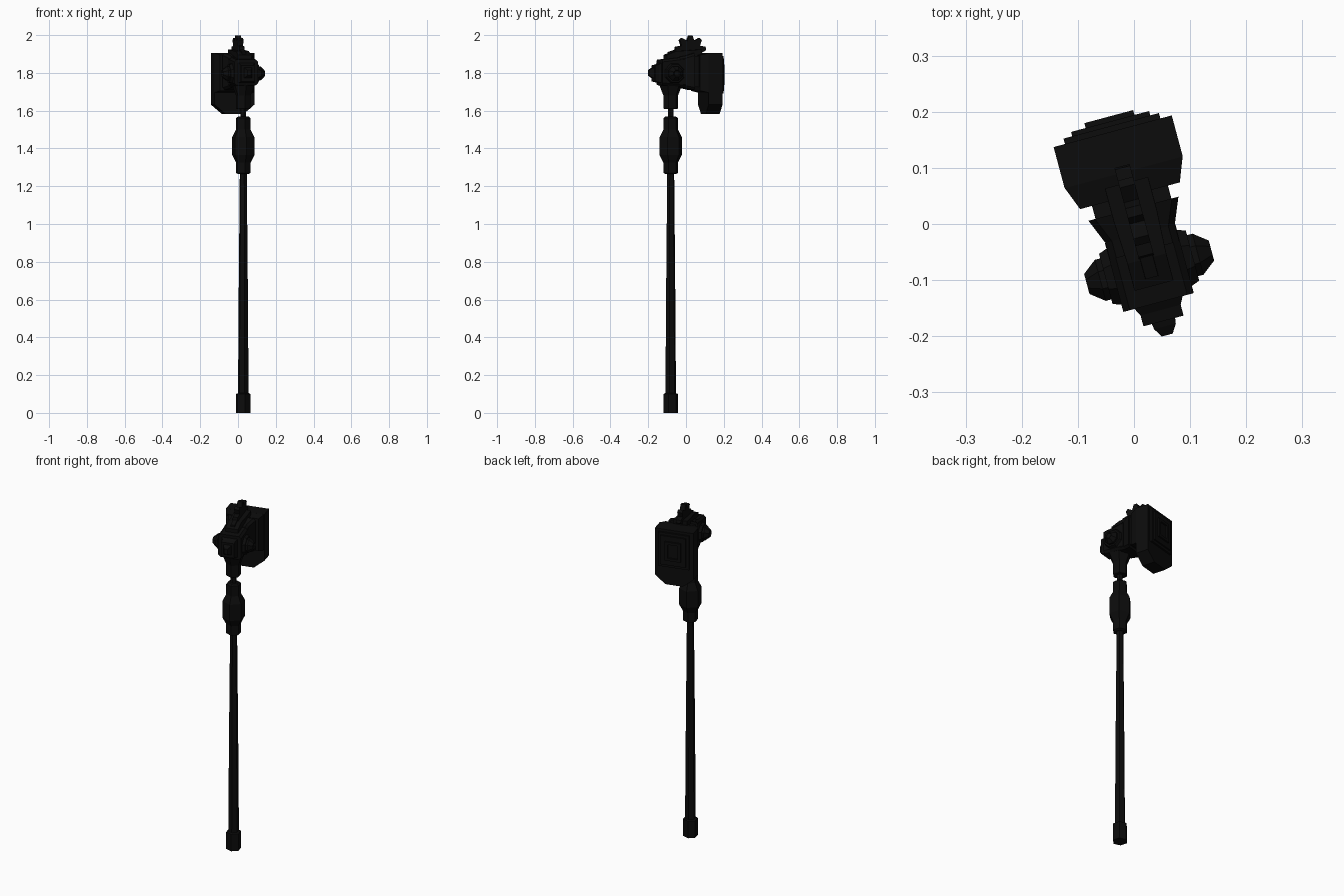
import bpy, bmesh, math
from mathutils import Matrix

if "Cube" in bpy.data.objects:
    bpy.data.objects.remove(bpy.data.objects["Cube"])

# Local frame: u = sideways, v = towards the striking face, origin on the shaft axis
FRAME = Matrix.Translation((0.028, -0.081, 0)) @ Matrix.Rotation(math.radians(15), 4, 'Z')

black = bpy.data.materials.new("near_black_iron")
black.diffuse_color = (0.0035, 0.0035, 0.0035, 1)
black.use_nodes = True
black.node_tree.nodes["Principled BSDF"].inputs["Base Color"].default_value = black.diffuse_color


def loft(name, rings):
    """Skin a list of equal-length point rings and cap both ends."""
    bm = bmesh.new()
    vs = [[bm.verts.new(p) for p in r] for r in rings]
    n = len(vs[0])
    for a, b in zip(vs, vs[1:]):
        for i in range(n):
            j = (i + 1) % n
            bm.faces.new((a[i], a[j], b[j], b[i]))
    bm.faces.new(vs[0])
    bm.faces.new(vs[-1])
    bmesh.ops.recalc_face_normals(bm, faces=bm.faces)
    me = bpy.data.meshes.new(name)
    bm.to_mesh(me)
    bm.free()
    me.materials.append(black)
    ob = bpy.data.objects.new(name, me)
    ob.matrix_world = FRAME
    bpy.context.collection.objects.link(ob)
    return ob


def turned(name, profile, sides=6):
    """Faceted upright post from (z, radius) pairs."""
    ang = [math.radians(30) + 2 * math.pi * i / sides for i in range(sides)]
    return loft(name, [[(r * math.cos(a), r * math.sin(a), z) for a in ang] for z, r in profile])


def along_v(name, sections, chamfer=0.0):
    """Chamfered rectangular block along v from (v, half_width, z0, z1)."""
    rings = []
    for v, w, a, b in sections:
        c = max(chamfer, 0.0005)
        rings.append([(x, v, z) for x, z in (
            (-w + c, a), (w - c, a), (w, a + c), (w, b - c),
            (w - c, b), (-w + c, b), (-w, b - c), (-w, a + c))])
    return loft(name, rings)


# Handle
turned("pommel", [(0, 0.04), (0.10, 0.04), (0.104, 0.03)])
turned("shaft", [(0.09, 0.029), (0.65, 0.025), (1.28, 0.019)])
turned("grip_collar", [(1.265, 0.03), (1.27, 0.04), (1.325, 0.04), (1.365, 0.061),
                       (1.46, 0.061), (1.50, 0.04), (1.56, 0.04), (1.568, 0.03)])
turned("collar_pin", [(1.55, 0.016), (1.63, 0.016)])
turned("head_socket", [(1.608, 0.036), (1.614, 0.04), (1.68, 0.04), (1.735, 0.062), (1.76, 0.062)])

# Head body and flared neck
along_v("head_body", [(-0.061, 0.065, 1.735, 1.87), (0.066, 0.065, 1.725, 1.885)], 0.012)
along_v("flared_neck", [(0.035, 0.064, 1.725, 1.885), (0.066, 0.064, 1.72, 1.89),
                        (0.112, 0.083, 1.71, 1.905)], 0.012)
along_v("neck_core", [(0.10, 0.07, 1.725, 1.89), (0.15, 0.07, 1.725, 1.89)])
along_v("top_ridge", [(-0.03, 0.036, 1.86, 1.895), (0.02, 0.036, 1.86, 1.915),
                      (0.10, 0.04, 1.86, 1.92), (0.16, 0.04, 1.86, 1.925)])
along_v("ridge_strip", [(-0.015, 0.012, 1.88, 1.91), (0.075, 0.012, 1.88, 1.94)])

# Front beak
along_v("front_plate", [(-0.05, 0.05, 1.745, 1.86), (-0.075, 0.037, 1.75, 1.845),
                        (-0.095, 0.037, 1.755, 1.84)])
along_v("front_spike", [(-0.09, 0.022, 1.77, 1.83), (-0.105, 0.02, 1.775, 1.825),
                        (-0.121, 0.010, 1.785, 1.815)])

# Toothed crest
crest = []
for k in range(9):
    for off, r in ((-20, 0.058), (-6, 0.084), (6, 0.084)):
        a = math.radians(90 + 40 * k + off)
        crest.append((0.107 + r * math.cos(a), 1.915 + r * math.sin(a)))
loft("toothed_crest", [[(u, v, z) for v, z in crest] for u in (-0.014, 0.014)])

# Side knobs with stepped base plates
for side, s in (("right", 1), ("left", -1)):
    for part, prof in (("knob_base", [(0.06, 0.058), (0.08, 0.05)]),
                       ("knob", [(0.06, 0.041), (0.09, 0.041), (0.115, 0.02), (0.108, 0.014)])):
        ang = [math.radians(22.5 + 45 * i) for i in range(8)]
        loft(f"{side}_{part}", [[(s * u, 0.004 + r * math.cos(a), 1.797 + r * math.sin(a))
                                 for a in ang] for u, r in prof])

# Striking block: deep slab with chamfered lower jaw, plus tapered shoulder
slab = [(-0.109, 1.905), (-0.109, 1.632), (-0.05, 1.583), (0.05, 1.583),
        (0.109, 1.632), (0.109, 1.905)]
loft("striking_block", [[(u, v, z) for u, z in slab] for v in (0.179, 0.255)])
along_v("block_shoulder", [(0.136, 0.092, 1.705, 1.895), (0.18, 0.109, 1.695, 1.905)])
for i, (w, v, h) in enumerate(((0.088, 0.265, 0.10), (0.072, 0.273, 0.085))):
    along_v(f"face_step_{i + 1}", [(0.25, w, 1.79 - h, 1.79 + h), (v, w, 1.79 - h, 1.79 + h)])

# Raised square frame on the striking face
for s in (-1, 1):
    loft(f"face_frame_side_{'r' if s > 0 else 'l'}",
         [[(s * u, v, z) for u, z in ((0.028, 1.735), (0.045, 1.735), (0.045, 1.845), (0.028, 1.845))]
          for v in (0.268, 0.282)])
for nm, z in (("top", 1.83), ("bottom", 1.735)):
    along_v(f"face_frame_{nm}", [(0.268, 0.03, z, z + 0.015), (0.282, 0.03, z, z + 0.015)])
